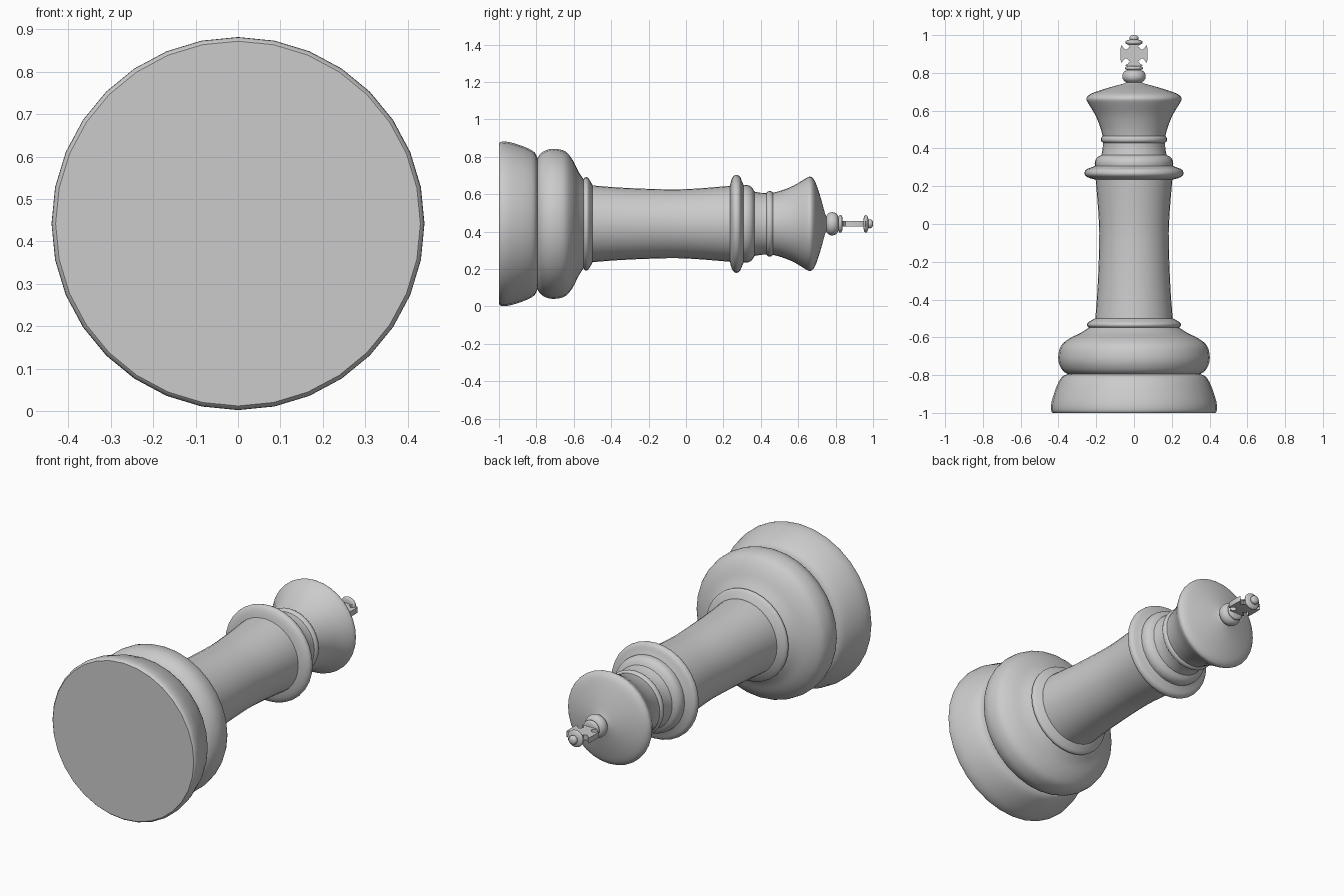
import bpy, bmesh
from math import sin, cos, pi, radians

if "Cube" in bpy.data.objects:
    bpy.data.objects.remove(bpy.data.objects["Cube"])

AXIS_Z = 0.442   # height of the lathe axis; the piece lies along y
SIDES = 32


def smooth_run(pts, steps=3):
    """Catmull-Rom curve through the points of one moulding."""
    out = []
    for i in range(len(pts) - 1):
        a, b, c, d = pts[max(i - 1, 0)], pts[i], pts[i + 1], pts[min(i + 2, len(pts) - 1)]
        for s in range(steps):
            t = s / steps
            out.append(tuple(0.5 * (2 * q + (r - p) * t + (2 * p - 5 * q + 4 * r - w) * t * t
                                    + (3 * q - p - 3 * r + w) * t ** 3)
                             for p, q, r, w in zip(a, b, c, d)))
    return out + [pts[-1]]


def finish(name, bm, angle):
    bmesh.ops.recalc_face_normals(bm, faces=bm.faces)
    me = bpy.data.meshes.new(name)
    bm.to_mesh(me)
    bm.free()
    ob = bpy.data.objects.new(name, me)
    bpy.context.collection.objects.link(ob)
    bpy.ops.object.select_all(action='DESELECT')
    ob.select_set(True)
    bpy.context.view_layer.objects.active = ob
    bpy.ops.object.shade_smooth_by_angle(angle=radians(angle))
    return ob


def lathe(name, runs):
    """Revolve (radius, y) runs around the y axis, capping both ends."""
    prof = []
    for run in runs:
        for p in smooth_run(run):
            if not prof or abs(p[0] - prof[-1][0]) + abs(p[1] - prof[-1][1]) > 1e-5:
                prof.append(p)
    bm = bmesh.new()
    rings = [[bm.verts.new((r * sin(2 * pi * k / SIDES), y, AXIS_Z + r * cos(2 * pi * k / SIDES)))
              for k in range(SIDES)] for r, y in prof]
    for a, b in zip(rings, rings[1:]):
        for k in range(SIDES):
            n = (k + 1) % SIDES
            bm.faces.new((a[k], a[n], b[n], b[k]))
    bm.faces.new(rings[0])
    bm.faces.new(rings[-1])
    return finish(name, bm, 45)


# Turned body: base, swelling, ring, column, collar, neck, head, finial knob
lathe("turned_body", [
    [(0.43, -1), (0.439, -0.985), (0.436, -0.94), (0.41, -0.86), (0.382, -0.81), (0.35, -0.795)],
    [(0.35, -0.795), (0.378, -0.775), (0.398, -0.735), (0.4, -0.69), (0.385, -0.642),
     (0.34, -0.605), (0.285, -0.578), (0.25, -0.556), (0.238, -0.548)],
    [(0.238, -0.548), (0.248, -0.54), (0.247, -0.525), (0.225, -0.51), (0.207, -0.5)],
    [(0.205, -0.5), (0.193, -0.34), (0.184, -0.1), (0.188, 0.05), (0.203, 0.235)],
    [(0.203, 0.235), (0.235, 0.243), (0.256, 0.255), (0.262, 0.27), (0.253, 0.288),
     (0.225, 0.3), (0.207, 0.308)],
    [(0.207, 0.308), (0.207, 0.33), (0.195, 0.352), (0.172, 0.366)],
    [(0.172, 0.366), (0.166, 0.4), (0.165, 0.43)],
    [(0.165, 0.43), (0.174, 0.44), (0.174, 0.455), (0.166, 0.465)],
    [(0.166, 0.465), (0.178, 0.51), (0.204, 0.575), (0.24, 0.635), (0.252, 0.66),
     (0.244, 0.678), (0.215, 0.695), (0.14, 0.72), (0.06, 0.742), (0.042, 0.75)],
    [(0.042, 0.75), (0.058, 0.765), (0.062, 0.785), (0.054, 0.805), (0.036, 0.815)],
    [(0.036, 0.815), (0.046, 0.82), (0.046, 0.83), (0.034, 0.836)],
])

# Tip: small disc with a bead
lathe("finial_tip", [
    [(0.03, 0.95), (0.044, 0.955), (0.045, 0.967), (0.03, 0.974), (0.022, 0.976)],
    [(0.022, 0.976), (0.024, 0.985), (0.018, 0.996), (0.004, 1.0)],
])

# Flared cross: one arm outline turned four times, then extruded
CY, HALF = 0.9, 0.015
arm = [(0.016, 0.018), (0.042, 0.022), (0.056, 0.032), (0.066, 0.048), (0.07, 0.04), (0.071, 0.0)]
arm += [(u, -v) for u, v in reversed(arm[:-1])]
bm = bmesh.new()
loop = []
for q in range(4):
    c, s = round(cos(-q * pi / 2)), round(sin(-q * pi / 2))
    stretch = 0.92 if q % 2 else 1.0
    loop += [bm.verts.new(((u * c - v * s), CY + (u * s + v * c) * stretch, AXIS_Z - HALF))
             for u, v in arm]
face = bm.faces.new(loop)
top = bmesh.ops.extrude_face_region(bm, geom=[face])
bmesh.ops.translate(bm, vec=(0, 0, 2 * HALF),
                    verts=[g for g in top["geom"] if isinstance(g, bmesh.types.BMVert)])
finish("finial_cross", bm, 30)
